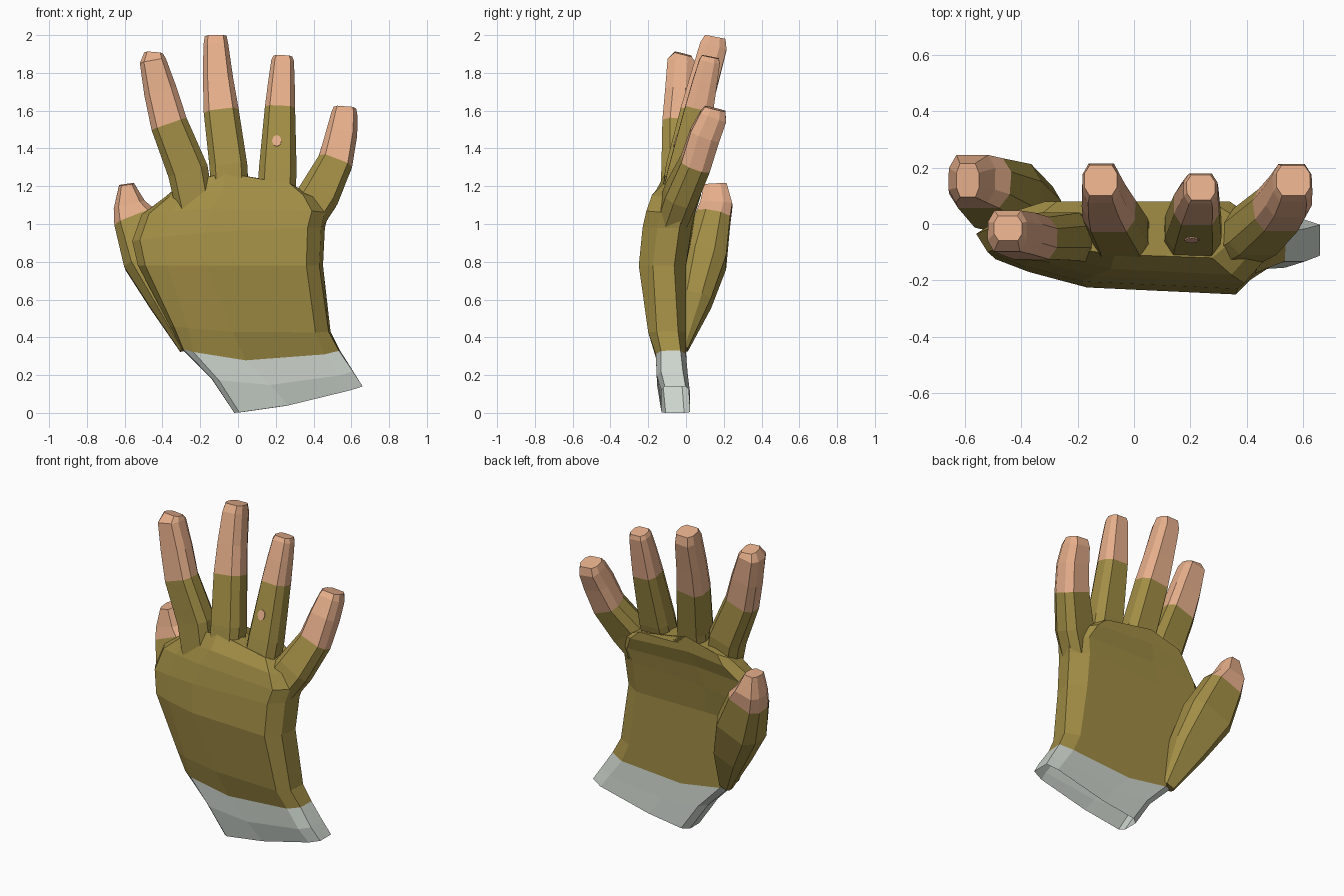
import bpy, bmesh, math
from mathutils import Vector

if "Cube" in bpy.data.objects:
    bpy.data.objects.remove(bpy.data.objects["Cube"])


def material(name, rgb):
    m = bpy.data.materials.new(name)
    m.diffuse_color = (*rgb, 1)
    m.use_nodes = True
    m.node_tree.nodes["Principled BSDF"].inputs["Base Color"].default_value = m.diffuse_color
    return m


GLOVE = material("olive glove", (0.36, 0.27, 0.06))
SKIN = material("skin", (0.80, 0.43, 0.26))
CUFF = material("pale grey cuff", (0.61, 0.66, 0.61))


def loft(name, rings, mat, start_cap=True):
    """Bridge equal-sized rings of points into a flat-faced solid."""
    bm = bmesh.new()
    vr = [[bm.verts.new(p) for p in r] for r in rings]
    n = len(vr[0])
    for a, b in zip(vr, vr[1:]):
        for i in range(n):
            j = (i + 1) % n
            bm.faces.new((a[i], a[j], b[j], b[i]))
    if start_cap:
        bm.faces.new(vr[0])
    bm.faces.new(vr[-1])
    bmesh.ops.recalc_face_normals(bm, faces=bm.faces)
    me = bpy.data.meshes.new(name)
    bm.to_mesh(me)
    bm.free()
    me.materials.append(mat)
    ob = bpy.data.objects.new(name, me)
    bpy.context.collection.objects.link(ob)
    return ob


# Cross-sections in unit space: boxy for the cuff, rounded for the hand
BOX = [(0, .8), (0, .15), (.04, 0), (.42, 0), (.9, 0), (1, .12), (1, .85), (.9, 1), (.4, 1), (.06, 1)]
HAND = [(0, .75), (.04, .5), (.16, .32), (.37, .1), (.91, 0), (.98, .3), (1, .75), (.9, 1), (.4, 1), (.1, 1)]


def section(zl, zr, xl, xr, yf, yb, sag, k):
    pts = []
    for (u0, v0), (u1, v1) in zip(BOX, HAND):
        u, v = u0 + (u1 - u0) * k, v0 + (v1 - v0) * k
        pts.append((xl + (xr - xl) * u, yf + (yb - yf) * v,
                    zl + (zr - zl) * u + sag * 4 * u * (1 - u)))
    return pts


# Wrist cuff, open at the bottom
wrist = section(.34, .33, -.30, .54, -.16, .0, -.06, .3)
loft("wrist_cuff", [
    section(0, .14, -.02, .66, -.13, .02, -.02, 0),
    section(.18, .22, -.14, .61, -.155, .01, -.05, .1),
    wrist], CUFF, start_cap=False)

# Glove body, from wrist to the webs between the fingers
loft("glove_body", [
    wrist,
    section(.46, .43, -.36, .49, -.20, .0, -.02, .6),
    section(.78, .78, -.53, .45, -.25, .0, 0, 1),
    section(.91, .98, -.56, .46, -.23, .03, .02, 1),
    section(1.05, 1.06, -.51, .48, -.21, .05, .03, 1),
    section(1.14, 1.14, -.39, .42, -.18, .08, .04, .8),
    section(1.19, 1.18, -.33, .34, -.12, .08, .09, .6)], GLOVE, start_cap=False)

# Finger cross-section: a box with chamfered corners
FINGER = [(1, .45), (.68, 1), (-.68, 1), (-1, .45), (-1, -.45), (-.68, -1), (.68, -1), (1, -.45)]


def tube(rows):
    """Rings square to the path; rows are x, y, z, half width, half depth."""
    c = [Vector(r[:3]) for r in rows]
    rings = []
    for i, r in enumerate(rows):
        d = (c[min(i + 1, len(c) - 1)] - c[max(i - 1, 0)]).normalized()
        a = d.cross(Vector((0, 1, 0))).normalized()
        b = a.cross(d)
        rings.append([c[i] + a * (r[3] * u) + b * (r[4] * v) for u, v in FINGER])
    return rings


def finger(name, cut, rows):
    """Gloved lower part up to row `cut`, bare skin above."""
    rings = tube(rows)
    loft(name + "_sleeve", rings[:cut + 1], GLOVE)
    loft(name + "_tip", rings[cut:], SKIN)


finger("index_finger", 2, [
    (-.22, -.06, 1.05, .10, .08), (-.265, -.045, 1.28, .108, .085), (-.365, -.05, 1.53, .098, .075),
    (-.41, -.035, 1.70, .088, .075), (-.45, -.025, 1.86, .07, .073), (-.447, -.015, 1.90, .05, .045)])

finger("middle_finger", 2, [
    (-.04, -.07, 1.05, .10, .08), (-.05, -.02, 1.30, .10, .085), (-.088, .05, 1.59, .093, .08),
    (-.105, .095, 1.76, .08, .076), (-.117, .145, 1.94, .066, .072), (-.118, .155, 1.99, .058, .055)])

finger("ring_finger", 2, [
    (.20, -.07, 1.05, .10, .08), (.21, -.01, 1.28, .10, .085), (.222, .07, 1.61, .08, .075),
    (.23, .10, 1.75, .07, .065), (.236, .125, 1.86, .06, .055), (.237, .13, 1.885, .05, .045)])

finger("little_finger", 2, [
    (.34, -.08, 1.02, .11, .08), (.425, -.03, 1.15, .11, .085), (.512, .05, 1.32, .093, .08),
    (.547, .10, 1.47, .083, .08), (.562, .145, 1.57, .07, .072), (.565, .155, 1.61, .06, .055)])

finger("thumb", 3, [
    (-.27, -.02, .34, .04, .03), (-.365, .045, .60, .11, .09), (-.465, .10, .82, .145, .115),
    (-.545, .145, 1.03, .115, .09), (-.575, .16, 1.10, .085, .085), (-.59, .155, 1.21, .04, .06)])

# Small worn hole showing skin on the front of the ring finger
bpy.ops.mesh.primitive_cylinder_add(vertices=8, radius=1, depth=1, location=(.205, -.055, 1.44),
                                    rotation=(math.pi / 2 - .28, 0, 0))
hole = bpy.context.object
hole.name = "worn_hole"
hole.scale = (.025, .032, .009)
hole.data.materials.append(SKIN)
